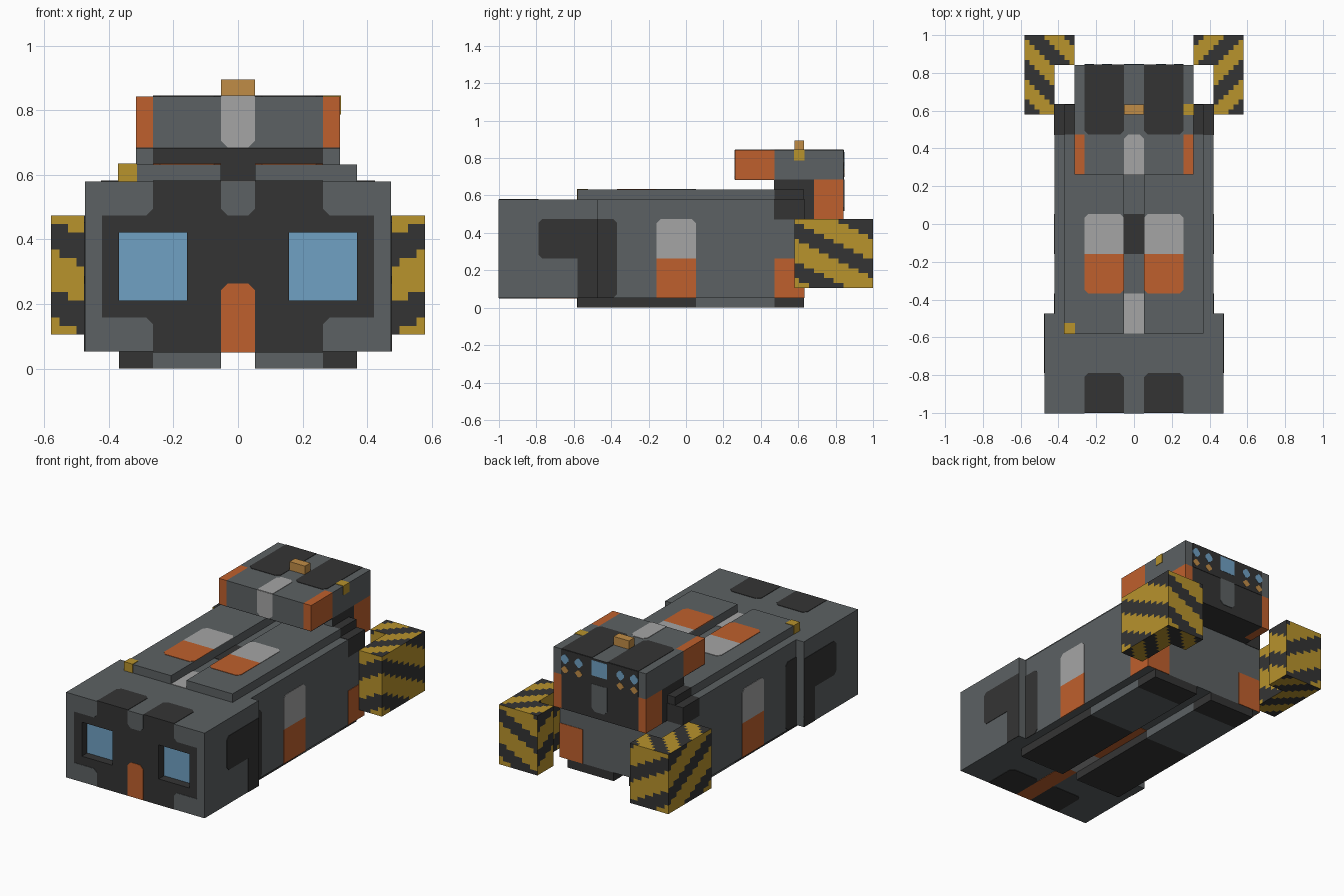
import bpy, bmesh
from mathutils import Vector

U = 2 / 38  # one block unit; all sizes below are in units

old = bpy.data.objects.get("Cube")
if old:
    bpy.data.objects.remove(old, do_unlink=True)


def material(name, rgb):
    lin = [((c / 255 + 0.055) / 1.055) ** 2.4 for c in rgb] + [1]
    m = bpy.data.materials.new(name)
    m.use_nodes = True
    m.diffuse_color = lin
    m.node_tree.nodes["Principled BSDF"].inputs["Base Color"].default_value = lin
    return m


GREY = material("steel grey", (92, 97, 99))
DARK = material("charcoal", (52, 52, 52))
ORANGE = material("burnt orange", (191, 96, 45))
LIGHT = material("light grey", (165, 165, 165))
BLUE = material("window blue", (112, 161, 195))
GOLD = material("hazard gold", (184, 147, 44))
TAN = material("tan", (192, 140, 70))


def finish(name, bm, mats):
    bmesh.ops.recalc_face_normals(bm, faces=bm.faces)
    bmesh.ops.scale(bm, vec=(U, U, U), verts=bm.verts)
    mesh = bpy.data.meshes.new(name)
    bm.to_mesh(mesh)
    bm.free()
    for m in mats:
        mesh.materials.append(m)
    ob = bpy.data.objects.new(name, mesh)
    bpy.context.scene.collection.objects.link(ob)
    return ob


def box_bm(x, y, z, grow=0):
    bm = bmesh.new()
    bmesh.ops.create_cube(bm, size=1)
    for v in bm.verts:
        v.co = Vector([(r[1] + grow) if c > 0 else (r[0] - grow)
                       for c, r in zip(v.co, (x, y, z))])
    return bm


def slice_at(bm, axis, values):
    n = Vector((0, 0, 0))
    n[axis] = 1
    for v in values:
        bmesh.ops.bisect_plane(bm, geom=bm.verts[:] + bm.edges[:] + bm.faces[:],
                               plane_co=n * v, plane_no=n)


def block(name, x, y, z, mat, grow=0):
    return finish(name, box_bm(x, y, z, grow), [mat])


def pair(name, x, y, z, mat, grow=0):
    block(name + "_left", x, y, z, mat, grow)
    block(name + "_right", (-x[1], -x[0]), y, z, mat, grow)


def plate(name, axis, pos, a, b, mat, cut="", sides=(1, -1), t=0.05):
    """Thin painted plate; cut lists the corners (0-3) that are chamfered."""
    corners = [(a[0], b[0]), (a[1], b[0]), (a[1], b[1]), (a[0], b[1])]
    outline = []
    for i, p in enumerate(corners):
        if str(i) in cut:
            for q in (corners[i - 1], corners[(i + 1) % 4]):
                d = (Vector(q) - Vector(p)).normalized() * 0.4
                outline.append((p[0] + d.x, p[1] + d.y))
        else:
            outline.append(p)
    for s in sides:
        bm = bmesh.new()
        verts = []
        for p in outline:
            co = list(p)
            co.insert(axis, pos - t)
            verts.append(bm.verts.new(co))
        face = bm.faces.new(verts)
        ext = bmesh.ops.extrude_face_region(bm, geom=[face], use_keep_orig=True)
        for v in ext["geom"]:
            if isinstance(v, bmesh.types.BMVert):
                v.co[axis] += 2 * t
        for v in bm.verts:
            v.co.x *= s
        finish(name + ("_left" if s > 0 else "_right"), bm, [mat])


ONE = (1,)

# Cab with two recessed windows
bm = box_bm((-9, 9), (-19, -9), (1, 11))
slice_at(bm, 0, (-7, -3, 3, 7))
slice_at(bm, 2, (4, 8))
for f in bm.faces:
    f.material_index = 1 if f.normal.y < -0.5 else 0
panes = [f for f in bm.faces if f.normal.y < -0.5
         and 3 < abs(f.calc_center_median().x) < 7
         and 4 < f.calc_center_median().z < 8]
bmesh.ops.inset_individual(bm, faces=panes, thickness=0, depth=-1)
for f in panes:
    f.material_index = 2
finish("cab", bm, [GREY, DARK, BLUE])

# Cab face frame and nose stripe
plate("face_notch", 1, -19, (-1, 1), (9, 11), GREY, "01", ONE)
plate("face_upper_corner", 1, -19, (5, 9), (9, 11), GREY, "0")
plate("face_cheek", 1, -19, (8, 9), (1, 9), GREY)
plate("face_lower_corner", 1, -19, (5, 8), (1, 3), GREY, "3")
plate("nose_stripe", 1, -19, (-1, 1), (1, 5), ORANGE, "23", ONE)

# Cab roof, side and belly paint
plate("roof_patch", 2, 11, (1, 5), (-19, -15), DARK, "23")
plate("cab_side_patch", 0, 9, (-15, -11), (5, 9), DARK, "03")
plate("cab_side_post", 0, 9, (-11, -9), (1, 9), DARK)
plate("cab_belly_patch", 2, 1, (1, 5), (-19, -15), DARK, "23")
plate("cab_belly_stripe", 2, 1, (-1, 1), (-19, -11), ORANGE, "", ONE)

# Long body
block("body", (-8, 8), (-9, 12), (1, 11), GREY)
plate("body_side_post", 0, 8, (-9, -7), (1, 9), DARK, "12")
plate("side_light_patch", 0, 8, (-3, 1), (5, 9), LIGHT, "23")
plate("side_orange_patch", 0, 8, (-3, 1), (1, 5), ORANGE)
plate("rear_side_patch", 0, 8, (9, 12), (1, 5), ORANGE)
plate("rear_patch", 1, 12, (5, 8), (1, 5), ORANGE)
pair("dark_shoulder", (6, 8), (9, 12), (9, 11), DARK, 0.05)

# Raised top slabs and the channel between them
pair("top_slab", (1, 7), (-11, 9), (11, 12), GREY)
pair("top_slab_rear", (1, 7), (9, 12), (11, 12), DARK)
plate("slab_light_patch", 2, 12, (1, 5), (-3, 1), LIGHT, "23")
plate("slab_orange_patch", 2, 12, (1, 5), (-7, -3), ORANGE, "01")
plate("channel_light", 2, 11, (-1, 1), (-11, -7), LIGHT, "", ONE)
plate("channel_dark", 2, 11, (-1, 1), (-3, 1), DARK, "", ONE)
block("slab_gold_corner", (-7, -6), (-11, -10), (11, 12), GOLD, 0.05)

# Bottom slabs and belly channel
pair("bottom_slab_front", (1, 7), (-11, 1), (0, 1), DARK)
pair("bottom_slab_middle", (1, 7), (1, 9), (0, 1), GREY)
pair("bottom_slab_rear", (1, 7), (9, 12), (0, 1), DARK)
plate("bottom_slab_lip", 1, -11, (1, 5), (0, 1), GREY)
plate("belly_light", 2, 1, (-1, 1), (-11, -7), LIGHT, "", ONE)
plate("belly_orange", 2, 1, (-1, 1), (-7, 1), ORANGE, "", ONE)

# Rear tower: lower part, then the overhanging top
block("tower_base_front", (-6, 6), (9, 13), (9, 13), DARK)
block("tower_base_core", (-5, 5), (13, 16), (9, 13), DARK)
pair("tower_base_corner", (5, 6), (13, 16), (9, 13), ORANGE)
plate("tower_base_edge", 1, 9, (5, 6), (12, 13), GREY)
block("tower_top_front", (-5, 5), (5, 9), (13, 16), GREY)
pair("tower_top_corner", (5, 6), (5, 9), (13, 16), ORANGE)
block("tower_top_rear", (-6, 6), (9, 16), (13, 16), GREY)
plate("tower_underside", 2, 13, (-6, 6), (5, 9), DARK, "", ONE)
plate("tower_front_light", 1, 5, (-1, 1), (13, 16), LIGHT, "01", ONE)
plate("tower_top_light", 2, 16, (-1, 1), (5, 9), LIGHT, "23", ONE)
plate("tower_top_dark", 2, 16, (1, 5), (9, 16), DARK, "01")
block("tower_gold_corner", (5, 6), (11, 12), (15, 16), GOLD, 0.05)
block("roof_beacon", (-1, 1), (11, 12), (16, 17), TAN)

# Tower rear face with its row of small windows
plate("tower_rear_panel", 1, 16, (-5, 5), (13, 16), DARK, "", ONE)
plate("tower_rear_window", 1, 16, (-1, 1), (14, 15.8), BLUE, "", ONE, 0.08)
plate("tower_rear_stripe", 1, 16, (-1, 1), (9.8, 13), GREY, "01", ONE, 0.08)
for tag, x in (("inner", 2.2), ("outer", 4)):
    plate("rear_pane_" + tag, 1, 16, (x, x + 1), (14.4, 15.5), BLUE, "0123", t=0.08)
    plate("rear_lamp_" + tag, 1, 16, (x, x + 1), (13.3, 14.1), TAN, "0123", t=0.08)


# Hazard-striped rear bumpers
def hazard(name, x, y, z):
    bm = box_bm(x, y, z)
    for axis, r in enumerate((x, y, z)):
        slice_at(bm, axis, [r[0] + i / 2 for i in range(1, 2 * (r[1] - r[0]))])
    for f in bm.faces:
        c = f.calc_center_median()
        inward = 11 - abs(c.x)
        if abs(f.normal.z) > 0.5:
            s = c.y + inward
        elif abs(f.normal.x) > 0.5:
            s = c.z + (c.y - 11) / 2
        else:
            s = c.z + inward / 2
        f.material_index = 1 if (s - 4.7) % 4 < 2.2 else 0
    finish(name, bm, [DARK, GOLD])


for tag, s in (("left", 1), ("right", -1)):
    hazard("bumper_arm_" + tag, sorted((8 * s, 11 * s)), (11, 16), (2, 9))
    hazard("bumper_end_" + tag, sorted((6 * s, 11 * s)), (16, 19), (2, 9))
